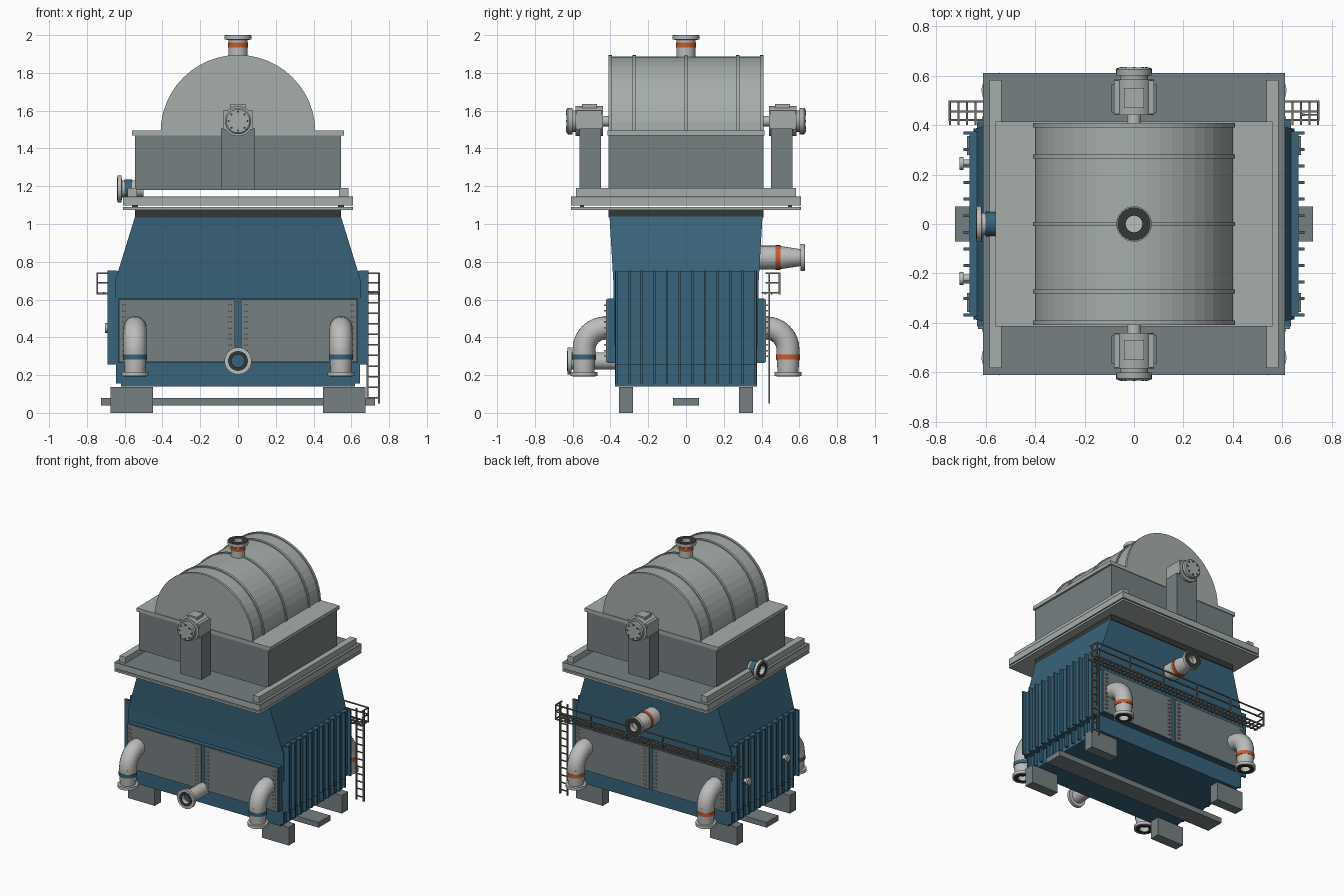
import bpy, bmesh
from math import sin, cos, pi
from mathutils import Vector

if "Cube" in bpy.data.objects:
    bpy.data.objects.remove(bpy.data.objects["Cube"], do_unlink=True)


def material(name, rgb):
    m = bpy.data.materials.new(name)
    m.use_nodes = True
    m.diffuse_color = (*rgb, 1)
    m.node_tree.nodes["Principled BSDF"].inputs["Base Color"].default_value = (*rgb, 1)
    return m


BLUE = material("steel blue", (0.04, 0.125, 0.195))
LIGHT = material("light grey", (0.38, 0.42, 0.40))
PALE = material("pale pipe grey", (0.50, 0.51, 0.49))
GREY = material("mid grey", (0.18, 0.215, 0.223))
DARK = material("charcoal", (0.032, 0.04, 0.037))
ORANGE = material("orange", (0.58, 0.10, 0.025))
METAL = material("walkway grey", (0.16, 0.16, 0.15))
X, Y, Z = Vector((1, 0, 0)), Vector((0, 1, 0)), Vector((0, 0, 1))


def finish(name, bm, mat, smooth=False):
    bmesh.ops.recalc_face_normals(bm, faces=bm.faces)
    me = bpy.data.meshes.new(name)
    bm.to_mesh(me)
    bm.free()
    me.materials.append(mat)
    ob = bpy.data.objects.new(name, me)
    bpy.context.collection.objects.link(ob)
    if smooth:
        bpy.ops.object.select_all(action='DESELECT')
        ob.select_set(True)
        bpy.context.view_layer.objects.active = ob
        bpy.ops.object.shade_smooth_by_angle(angle=0.6)
    return ob


def boxes(name, mat, spans):
    """One object from boxes given as (x0, x1, y0, y1, z0, z1)."""
    bm = bmesh.new()
    for s in spans:
        new = bmesh.ops.create_cube(bm, size=1)["verts"]
        for v in new:
            v.co = [(s[2 * i] + s[2 * i + 1]) / 2 + v.co[i] * (s[2 * i + 1] - s[2 * i])
                    for i in range(3)]
    return finish(name, bm, mat)


def mirrored(x0, x1, y0, y1, z0, z1, mx=True, my=True):
    out = []
    for sx in ((1, -1) if mx else (1,)):
        for sy in ((1, -1) if my else (1,)):
            xs, ys = sorted((x0 * sx, x1 * sx)), sorted((y0 * sy, y1 * sy))
            out.append((*xs, *ys, z0, z1))
    return out


def rings(name, mat, data, seg=24, smooth=True, loop=False):
    """Skin through circles given as (centre, axis, radius)."""
    bm = bmesh.new()
    rows = []
    for c, axis, r in data:
        u = axis.cross(X if abs(axis.x) < 0.5 else Y).normalized()
        w = axis.cross(u).normalized()
        rows.append([bm.verts.new(c + r * (u * cos(a) + w * sin(a)))
                     for a in (2 * pi * i / seg for i in range(seg))])
    for a, b in list(zip(rows, rows[1:])) + ([(rows[-1], rows[0])] if loop else []):
        for i in range(seg):
            j = (i + 1) % seg
            bm.faces.new((a[i], a[j], b[j], b[i]))
    if not loop:
        bm.faces.new(rows[0])
        bm.faces.new(rows[-1])
    return finish(name, bm, mat, smooth)


def lathe(name, mat, origin, axis, profile, **kw):
    o = Vector(origin)
    return rings(name, mat, [(o + axis * t, axis, r) for r, t in profile], **kw)


def nozzle(name, origin, axis, length, r, band, band_mat, floor=PALE, flange=0.072, face=0.068, root=None):
    """Open flanged pipe with a painted band and a dark gasket ring."""
    root, hole, n = root or r, 0.034, length
    lathe(name, PALE, origin, axis,
          [(root, 0), (root, band), (r, n - 0.025), (flange, n - 0.024), (flange, n - 0.002),
           (hole, n - 0.002), (hole, n - 0.04)])
    lathe(name + "_gasket", DARK, origin, axis,
          [(hole, n - 0.004), (face, n - 0.004), (face, n), (hole, n)], loop=True)
    lathe(name + "_floor", floor, origin, axis, [(hole, n - 0.04), (hole, n - 0.036)])
    if band_mat:
        lathe(name + "_band", band_mat, origin, axis, [(root + 0.003, band - 0.013), (root + 0.003, band + 0.013)])


# Feet and centre beam
boxes("feet", GREY, mirrored(0.45, 0.675, 0.28, 0.355, 0, 0.138))
boxes("centre_beam", GREY, [(-0.725, 0.725, -0.07, 0.07, 0.04, 0.08)])

# Hull: stacked rectangles, narrowing in x and widening in y
bm = bmesh.new()
rows = []
for hx, hy, z in ((0.62, 0.375, 0.14), (0.62, 0.375, 0.26), (0.65, 0.375, 0.26),
                  (0.65, 0.385, 0.7), (0.545, 0.405, 1.04)):
    rows.append([bm.verts.new((sx * hx, sy * hy, z)) for sx, sy in ((-1, -1), (1, -1), (1, 1), (-1, 1))])
for a, b in zip(rows, rows[1:]):
    for i in range(4):
        bm.faces.new((a[i], a[(i + 1) % 4], b[(i + 1) % 4], b[i]))
bm.faces.new(rows[0])
bm.faces.new(rows[-1])
finish("hull", bm, BLUE)

# Ribbed side walls
boxes("side_walls", BLUE, mirrored(0.62, 0.665, -0.375, 0.375, 0.255, 0.75, my=False))
fins = []
for i in range(12):
    y = -0.368 + i * 0.0669
    fins += mirrored(0.64, 0.69, y - 0.006, y + 0.006, 0.255, 0.755, my=False)
    fins += mirrored(0.61, 0.645, y - 0.006, y + 0.006, 0.155, 0.255, my=False)
boxes("side_fins", BLUE, fins)

# Front and back access panels with bolts
boxes("panel_frames", BLUE, mirrored(-0.635, 0.635, 0.37, 0.415, 0.265, 0.605, mx=False))
boxes("access_panels", GREY, mirrored(0.015, 0.63, 0.41, 0.424, 0.27, 0.6))
bolts = []
for k in range(10):
    z = 0.3 + k * 0.03
    for x in (0.043, 0.605):
        bolts += mirrored(x - 0.01, x + 0.01, 0.42, 0.434, z - 0.004, z + 0.004)
boxes("panel_bolts", PALE, bolts)

# Collar and deck plates
boxes("collar", DARK, [(-0.545, 0.545, -0.41, 0.41, 1.035, 1.075)])
boxes("lower_deck", LIGHT, [(-0.61, 0.61, -0.61, 0.61, 1.075, 1.09)])
boxes("upper_deck", LIGHT, [(-0.61, 0.61, -0.61, 0.61, 1.098, 1.139)])
boxes("deck_top", GREY, [(-0.61, 0.61, -0.61, 0.61, 1.139, 1.145)])
boxes("deck_spacers", DARK, mirrored(0.53, 0.56, 0.54, 0.56, 1.085, 1.1))
boxes("deck_rails", LIGHT, mirrored(0.535, 0.585, -0.582, 0.582, 1.145, 1.19, my=False))

# Upper casing with rim
boxes("casing", GREY, [(-0.545, 0.545, -0.41, 0.41, 1.18, 1.47)])
boxes("casing_rim", LIGHT, [(-0.56, 0.56, -0.415, 0.415, 1.468, 1.495)])


# Half drum with ribs
def half_drum(name, r, y0, y1, n=24):
    bm = bmesh.new()
    a, b = [[bm.verts.new((r * cos(pi * i / n), y, 1.485 + r * sin(pi * i / n)))
             for i in range(n + 1)] for y in (y0, y1)]
    for i in range(n + 1):
        j = (i + 1) % (n + 1)
        bm.faces.new((a[i], a[j], b[j], b[i]))
    bm.faces.new(a)
    bm.faces.new(b)
    finish(name, bm, LIGHT)


half_drum("drum_cover", 0.402, -0.405, 0.405)
for y in (-0.4, -0.273, 0, 0.273, 0.4):
    half_drum("drum_rib", 0.41, y - 0.009, y + 0.009)

# Bearing pedestals, housings and shaft ends
for s in (-1, 1):
    axis = Y * s
    boxes("pedestal", GREY, [(-0.09, 0.09, *sorted((s * 0.45, s * 0.565)), 1.18, 1.505)])
    lathe("bearing_housing", LIGHT, (0, 0, 1.545), axis, [(0.08, 0.44), (0.08, 0.585)])
    boxes("housing_block", LIGHT, [(-0.08, 0.08, *sorted((s * 0.445, s * 0.58)), 1.5, 1.6)])
    boxes("housing_cap", LIGHT, [(-0.04, 0.04, *sorted((s * 0.47, s * 0.55)), 1.59, 1.635)])
    lathe("shaft", PALE, (0, 0, 1.545), axis, [(0.028, 0.4), (0.028, 0.45)])
    lathe("bearing_cover", LIGHT, (0, 0, 1.545), axis,
          [(0.057, 0.58), (0.057, 0.6), (0.07, 0.6), (0.07, 0.625), (0.062, 0.632)])
    for k in range(8):
        a = 2 * pi * k / 8
        lathe("cover_bolt", DARK, (0.05 * cos(a), 0, 1.545 + 0.05 * sin(a)), axis,
              [(0.006, 0.62), (0.006, 0.636)], seg=6, smooth=False)

# Flanged nozzles: top, front, back and side
nozzle("top_nozzle", (0, 0, 1.87), Z, 0.13, 0.05, 0.078, ORANGE)
nozzle("front_nozzle", (0, -0.37, 0.275), -Y, 0.26, 0.046, 0.05, None, floor=BLUE, face=0.053)
nozzle("back_nozzle", (0, 0.37, 0.822), Y, 0.26, 0.045, 0.118, ORANGE, root=0.063)
nozzle("side_nozzle", (-0.5, 0, 1.185), -X, 0.14, 0.045, 0.08, BLUE, face=0.06)
lathe("side_nozzle_sleeve", BLUE, (0, 0, 1.185), -X, [(0.05, 0.56), (0.05, 0.6)])
for y in (-0.22, 0.245):
    lathe("sight_port", PALE, (0, y, 0.45), -X,
          [(0.016, 0.66), (0.016, 0.69), (0.026, 0.69), (0.026, 0.705)], seg=16)

# Elbow pipes on front and back
for s, band in ((-1, BLUE), (1, ORANGE)):
    for x in (-0.545, 0.545):
        path = [(Vector((x, s * 0.4, 0.45)), Y * s, 0.061)]
        for k in range(9):
            a = pi / 2 * k / 8
            path.append((Vector((x, s * (0.425 + 0.115 * sin(a)), 0.335 + 0.115 * cos(a))),
                         Vector((0, s * cos(a), -sin(a))), 0.061))
        rings("elbow_pipe", PALE, path)
        nozzle("elbow_outlet", (x, s * 0.54, 0.34), -Z, 0.148, 0.055, 0.045, band,
               root=0.061, face=0.06)

# Back walkway: slats, bearers and guard rail
walk = [(-0.75, 0.75, y - 0.004, y + 0.004, 0.628, 0.638) for y in (0.42, 0.455, 0.495)]
for i in range(44):
    x = -0.745 + i * 1.49 / 43
    walk.append((x - 0.004, x + 0.004, 0.4, 0.495, 0.633, 0.641))
for z in (0.69, 0.74):
    walk.append((-0.75, 0.75, 0.491, 0.499, z - 0.004, z + 0.004))
    walk += mirrored(0.743, 0.75, 0.42, 0.499, z - 0.004, z + 0.004, my=False)
for x in (-0.746, -0.45, -0.15, 0.15, 0.45, 0.746):
    walk.append((x - 0.004, x + 0.004, 0.491, 0.499, 0.635, 0.744))
boxes("walkway", METAL, walk)

# Ladder
ladder = [(x - 0.005, x + 0.005, 0.436, 0.446, 0.05, 0.74) for x in (0.685, 0.746)]
ladder += [(0.685, 0.746, 0.438, 0.444, z - 0.004, z + 0.004)
           for z in (0.08 + k * 0.056 for k in range(11))]
boxes("ladder", METAL, ladder)
